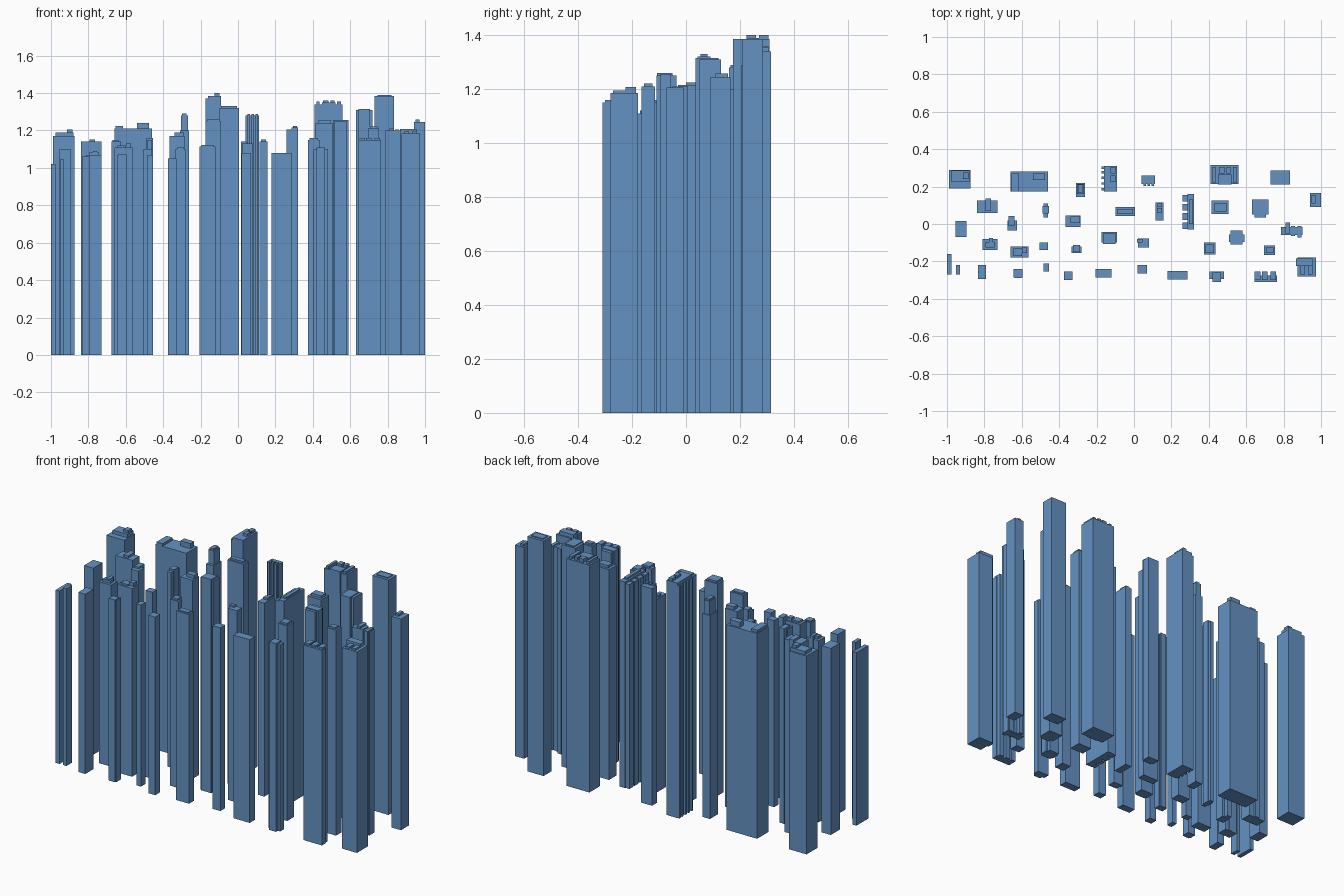
import bpy, bmesh


def block(bm, x0, x1, y0, y1, h):
    """Add one box rising from the ground to height h."""
    vs = [bm.verts.new((x, y, z)) for z in (0, h)
          for x, y in ((x0, y0), (x1, y0), (x1, y1), (x0, y1))]
    bm.faces.new(vs[3::-1])
    bm.faces.new(vs[4:])
    for i in range(4):
        j = (i + 1) % 4
        bm.faces.new((vs[i], vs[j], vs[j + 4], vs[i + 4]))


def tower(name, *blocks):
    """One building: a main block plus taller cores and fins."""
    bm = bmesh.new()
    for b in blocks:
        block(bm, *b)
    mesh = bpy.data.meshes.new(name)
    bm.to_mesh(mesh)
    bm.free()
    mesh.materials.append(blue)
    bpy.context.collection.objects.link(bpy.data.objects.new(name, mesh))


blue = bpy.data.materials.new("facade_blue")
blue.diffuse_color = (0.13, 0.29, 0.55, 1)

# Back row
tower("back_tower_1", (-.99, -.875, .19, .29, 1.17), (-.975, -.88, .225, .285, 1.19),
      (-.915, -.885, .24, .275, 1.205))
tower("back_tower_2", (-.66, -.46, .175, .28, 1.21), (-.655, -.615, .175, .27, 1.225),
      (-.54, -.475, .235, .27, 1.24))
tower("back_tower_3", (-.31, -.262, .145, .22, 1.20), (-.305, -.268, .16, .215, 1.28),
      (-.30, -.275, .165, .21, 1.29))
tower("back_tower_4", (-.16, -.09, .175, .31, 1.385), (-.125, -.10, .27, .305, 1.40),
      (-.125, -.10, .225, .26, 1.40),
      *[(-.173, -.155, y, y + .013, 1.37) for y in (.18, .21, .24, .27, .295)])
tower("back_tower_5", (.04, .113, .215, .26, 1.28),
      *[(x, x + .014, .203, .23, 1.287) for x in (.05, .072, .094)])
tower("back_tower_6", (.41, .56, .215, .315, 1.34), (.42, .435, .22, .305, 1.355),
      (.455, .485, .27, .305, 1.36), (.495, .515, .27, .305, 1.36),
      (.45, .52, .21, .265, 1.35), (.53, .55, .22, .305, 1.355))
tower("back_tower_7", (.73, .835, .21, .285, 1.385), (.745, .82, .225, .27, 1.39))

# Upper middle row
tower("mid_tower_1", (-.84, -.73, .06, .125, 1.14), (-.795, -.765, .07, .135, 1.153))
tower("mid_tower_2", (-.49, -.455, .055, .095, 1.16), (-.485, -.46, .035, .11, 1.15))
tower("mid_tower_3", (-.365, -.285, -.015, .045, 1.17), (-.34, -.29, .005, .04, 1.19))
tower("mid_tower_4", (-.10, .005, .043, .09, 1.32), (-.09, -.005, .053, .08, 1.33))
tower("mid_tower_5", (.115, .158, .02, .115, 1.14), (.122, .15, .06, .085, 1.152),
      (.125, .15, .09, .11, 1.15))
tower("mid_tower_6", (.285, .322, -.03, .16, 1.215), (.295, .315, .0, .13, 1.225),
      *[(.26, .30, y, y + .036, 1.205) for y in (-.028, .022, .072, .12)])
tower("mid_tower_7", (.415, .505, .053, .125, 1.24), (.43, .495, .068, .112, 1.255))
tower("mid_tower_8", (.63, .72, .05, .13, 1.31), (.645, .705, .035, .12, 1.315))
tower("mid_tower_9", (.94, 1, .09, .165, 1.245), (.95, .97, .11, .155, 1.258))

# Lower middle row
tower("inner_tower_1", (-.955, -.895, -.07, .015, 1.10))
tower("inner_tower_2", (-.675, -.625, -.035, .02, 1.14), (-.67, -.64, -.01, .043, 1.15))
tower("inner_tower_3", (-.81, -.73, -.14, -.08, 1.07), (-.795, -.745, -.125, -.095, 1.085),
      (-.775, -.755, -.12, -.075, 1.09))
tower("inner_tower_4", (-.66, -.565, -.18, -.12, 1.11), (-.645, -.60, -.17, -.13, 1.12),
      (-.60, -.572, -.155, -.125, 1.13))
tower("inner_tower_5", (-.505, -.46, -.14, -.10, 1.10))
tower("inner_tower_6", (-.335, -.28, -.155, -.12, 1.10), (-.325, -.29, -.15, -.113, 1.11))
tower("inner_tower_7", (-.175, -.09, -.10, -.043, 1.25), (-.165, -.10, -.108, -.05, 1.26))
tower("inner_tower_8", (.022, .08, -.125, -.078, 1.13), (.015, .045, -.10, -.08, 1.14))
tower("inner_tower_9", (.375, .435, -.163, -.10, 1.15), (.383, .427, -.155, -.11, 1.16))
tower("inner_tower_10", (.515, .58, -.11, -.035, 1.25), (.508, .59, -.095, -.055, 1.255))
tower("inner_tower_11", (.695, .755, -.165, -.115, 1.21), (.705, .745, -.155, -.125, 1.22))
tower("inner_tower_12", (.785, .90, -.06, -.015, 1.20), (.81, .835, -.05, .007, 1.21),
      (.84, .86, -.065, -.01, 1.205), (.875, .895, -.073, -.01, 1.205))

# Front row
tower("front_tower_1", (-1, -.975, -.27, -.16, 1.02))
tower("front_tower_2", (-.953, -.93, -.27, -.22, 1.045))
tower("front_tower_3", (-.835, -.79, -.295, -.22, 1.06))
tower("front_tower_4", (-.645, -.595, -.285, -.24, 1.07), (-.64, -.60, -.29, -.25, 1.075))
tower("front_tower_5", (-.485, -.455, -.255, -.21, 1.07))
tower("front_tower_6", (-.375, -.33, -.30, -.255, 1.05))
tower("front_tower_7", (-.205, -.12, -.285, -.24, 1.115), (-.195, -.13, -.278, -.247, 1.122))
tower("front_tower_8", (.02, .07, -.265, -.22, 1.08))
tower("front_tower_9", (.18, .285, -.298, -.25, 1.08))
tower("front_tower_10", (.405, .48, -.293, -.255, 1.10), (.42, .465, -.31, -.26, 1.11))
tower("front_tower_11", (.645, .765, -.31, -.275, 1.15),
      *[(x, x + .03, -.30, -.253, 1.16) for x in (.645, .685, .73)])
tower("front_tower_12", (.875, .972, -.28, -.178, 1.185), (.865, .955, -.225, -.185, 1.207),
      (.89, .915, -.27, -.22, 1.195), (.93, .955, -.27, -.22, 1.195))
